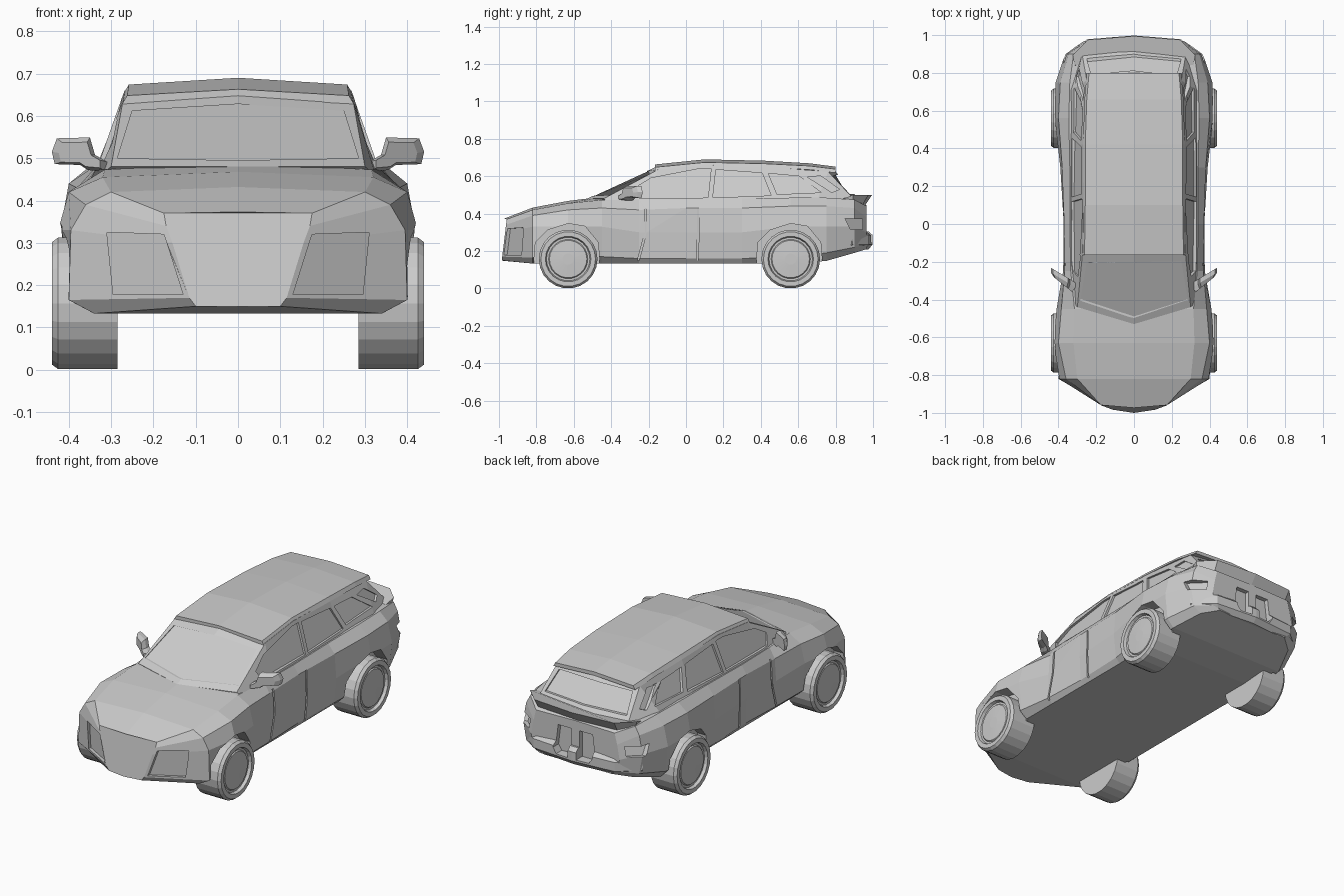
import bpy, bmesh, math
from mathutils import Vector
from mathutils.bvhtree import BVHTree

if "Cube" in bpy.data.objects:
    bpy.data.objects.remove(bpy.data.objects["Cube"])


def loft(name, rings, closed=False):
    """Skin equal-length rings; cap the ends unless the loft closes on itself."""
    bm = bmesh.new()
    vs = [[bm.verts.new(p) for p in r] for r in rings]
    n = len(rings[0])
    pairs = list(zip(vs, vs[1:])) + ([(vs[-1], vs[0])] if closed else [])
    for a, b in pairs:
        for i in range(n):
            j = (i + 1) % n
            bm.faces.new((a[i], a[j], b[j], b[i]))
    if not closed:
        bm.faces.new(vs[0])
        bm.faces.new(vs[-1])
    bmesh.ops.remove_doubles(bm, verts=bm.verts, dist=1e-5)
    bmesh.ops.recalc_face_normals(bm, faces=bm.faces)
    me = bpy.data.meshes.new(name)
    bm.to_mesh(me)
    bm.free()
    ob = bpy.data.objects.new(name, me)
    bpy.context.collection.objects.link(ob)
    return ob


def full(half):
    """Mirror a half ring whose first and last points lie on x = 0."""
    return half + [(-x, y, z) for x, y, z in half[-2:0:-1]]


def cut(ob, cutter, keep=False):
    mod = ob.modifiers.new("cut", 'BOOLEAN')
    mod.operation, mod.solver, mod.object = 'DIFFERENCE', 'EXACT', cutter
    dg = bpy.context.evaluated_depsgraph_get()
    me = bpy.data.meshes.new_from_object(ob.evaluated_get(dg))
    ob.modifiers.clear()
    ob.data = me
    if not keep:
        bpy.data.objects.remove(cutter)


def recess(ob, starts, direction, depth):
    """Sink an outline into the surface, found by casting rays along direction."""
    bvh = BVHTree.FromPolygons([v.co for v in ob.data.vertices],
                               [p.vertices for p in ob.data.polygons])
    d = Vector(direction)
    hits = [bvh.ray_cast(Vector(p), d)[0] for p in starts]
    hits = [h for h in hits if h is not None]
    if len(hits) > 2:
        cut(ob, loft("cutter", [[h + d * depth for h in hits],
                                [h - d * 0.12 for h in hits]]))


# Lower body: y, bottom z, bottom x, then (x, z) sill, waist, shoulder, belt; centre z
stations = [
    (-.985, .15, .10, .115, .17, .155, .30, .17, .34, .175, .37, .373),
    (-.82, .133, .34, .40, .165, .395, .33, .36, .39, .30, .42, .432),
    (-.63, .133, .35, .41, .17, .425, .33, .40, .42, .32, .455, .468),
    (-.45, .133, .35, .39, .17, .41, .33, .385, .43, .315, .473, .49),
    (-.25, .133, .35, .375, .16, .375, .30, .367, .42, .335, .475, .48),
    (0.0, .133, .35, .365, .16, .372, .30, .37, .43, .34, .475, .48),
    (.30, .133, .35, .375, .16, .39, .30, .38, .43, .34, .48, .48),
    (.56, .133, .36, .40, .17, .42, .33, .40, .44, .345, .485, .48),
    (.75, .147, .36, .40, .19, .415, .33, .39, .44, .34, .485, .48),
    (.90, .19, .30, .345, .22, .365, .33, .345, .43, .32, .475, .475),
    (.965, .21, .22, .25, .23, .27, .30, .255, .38, .24, .44, .445),
]
rings = []
for i, (y, zb, xb, *p, zc) in enumerate(stations):
    half = [(0, zb), (xb, zb)] + list(zip(p[::2], p[1::2])) + [(0, zc)]
    nose = 1 if i == 0 else 0
    rings.append(full([(x, y + nose * (.12 * (z - .15) - (.015 if x == 0 else 0)), z)
                       for x, z in half]))
body = loft("lower_body", rings)

# Wheel arches
wheel_y, wheel_z = (-.63, .56), .157
arch = [(-.19, -.1), (-.175, .09), (-.11, .155), (0, .19), (.09, .175), (.16, .09), (.175, -.1)]
for wy in wheel_y:
    for s in (1, -1):
        cut(body, loft("arch_cutter", [[(s * x, wy + a, wheel_z + b) for a, b in arch]
                                       for x in (.34, .6)]))

# Front lamps, door seams and tail lamps
for s in (1, -1):
    lamp = [(.175, .32), (.31, .325), (.295, .178), (.13, .178)]
    recess(body, [(s * x, -2, z) for x, z in lamp], (0, 1, 0), .018)
    for top, low in ((-.22, -.26), (.06, .055)):
        seam = [(top, .43), (top + .01, .43), (top + .01, .3), (low + .01, .15),
                (low, .15), (top, .3)]
        recess(body, [(s * 2, y, z) for y, z in seam], (-s, 0, 0), .006)
    tail = [(.85, .375), (.945, .37), (.945, .315), (.88, .315)]
    recess(body, [(s * 2, y, z) for y, z in tail], (-s, 0, 0), .02)

# Cabin: rows of belt, roof edge and centre points
cabin_rows = [
    ((.325, -.42, .46), (.30, -.44, .48), (0, -.53, .48)),
    ((.337, -.20, .465), (.272, -.15, .635), (0, -.16, .65)),
    ((.337, .10, .465), (.268, .10, .66), (0, .10, .675)),
    ((.34, .42, .465), (.267, .42, .65), (0, .42, .667)),
    ((.345, .70, .465), (.25, .76, .625), (0, .79, .637)),
    ((.32, .88, .455), (.275, .90, .475), (0, .92, .48)),
]
cabin = loft("cabin", [full([(0, r[0][1], .43), *r]) for r in cabin_rows])

# Side windows
windows = [
    [(-.278, .535), (-.187, .59), (.07, .64), (.134, .64), (.118, .485), (-.25, .483)],
    [(.16, .635), (.407, .617), (.455, .497), (.143, .485)],
    [(.44, .615), (.605, .60), (.723, .513), (.487, .503)],
    [(.65, .595), (.72, .602), (.82, .53), (.78, .513)],
]
for s in (1, -1):
    for w in windows:
        recess(cabin, [(s * 2, y, z) for y, z in w], (-s, 0, 0), .012)

# Windscreen and rear window
screen = [(-.25, .612), (0, .628), (.25, .612), (.285, .50), (0, .495), (-.285, .50)]
recess(cabin, [(x, -2, z) for x, z in screen], (0, 1, 0), .008)
rear = [(-.225, .60), (0, .61), (.225, .60), (.25, .505), (0, .505), (-.25, .505)]
recess(cabin, [(x, 2, z) for x, z in rear], (0, -1, 0), .015)

# Roof panel overhanging both screens: y, edge x, edge z, centre z
roof = [(-.165, .262, .648, .663), (.10, .258, .674, .69), (.42, .258, .667, .683),
        (.66, .25, .655, .669), (.80, .238, .638, .651)]
loft("roof_panel", [full([(0, y, zc - .02), (x + .012, y, ze - .02), (x, y, ze), (0, y, zc)])
                    for y, x, ze, zc in roof])

# Tailgate lip spoiler
loft("rear_lip", [
    full([(0, .955, .44), (.24, .94, .44), (.31, .885, .44), (.30, .84, .44), (0, .86, .44)]),
    full([(0, .995, .50), (.245, .975, .50), (.325, .895, .50), (.315, .84, .48), (0, .88, .475)])])

# Rear bumper
bumper = loft("rear_bumper", [
    full([(0, .985 + d, z), (.235 + d, .965 + d, z), (.345 + d, .875 + d, z),
          (.32, .85, z), (0, .85, z)])
    for z, d in ((.208, -.01), (.235, .013), (.285, .013), (.305, -.008))])

# Twin slots beside the plate area
for s in (1, -1):
    box = loft("slot_cutter", [[(s * .025, y, .245), (s * .10, y, .245), (s * .12, y, .275),
                                (s * .105, y, .395), (s * .025, y, .395)] for y in (.94, 1.1)])
    cut(body, box, keep=True)
    cut(bumper, box)

# Wheels: revolved (radius, x) profile
tyre = [(.0, .285), (.157, .285), (.157, .425), (.146, .44), (.122, .44),
        (.116, .424), (.105, .424), (.10, .43), (.0, .434)]
for wy, end in zip(wheel_y, ("front", "rear")):
    for s, side in ((1, "right"), (-1, "left")):
        spin = [[(s * x, wy + r * math.cos(a), wheel_z + r * math.sin(a)) for r, x in tyre]
                for a in (k * math.tau / 22 for k in range(22))]
        bm_rings = [list(c) for c in zip(*spin)]
        bm_rings[0] = [(x, wy + .001 * math.cos(k), z) for k, (x, y, z) in enumerate(bm_rings[0])]
        # small hub circles keep the end caps valid
        for idx in (0, -1):
            x = bm_rings[idx][0][0]
            bm_rings[idx] = [(x, wy + .03 * math.cos(k * math.tau / 22),
                              wheel_z + .03 * math.sin(k * math.tau / 22)) for k in range(22)]
        loft(f"{end}_{side}_wheel", bm_rings)

# Door mirrors: housing and arm outline in x, z swept back towards the tip
outline = [(.31, .468), (.355, .472), (.373, .484), (.433, .486), (.44, .515),
           (.428, .547), (.35, .549), (.338, .508), (.31, .492)]
for s, side in ((1, "right"), (-1, "left")):
    loft(f"{side}_mirror", [[(s * (.375 + (x - .375) * k), -.33 + (x - .31) * .6 + t,
                              .505 + (z - .505) * k) for x, z in outline]
                            for t, k in ((-.03, .75), (-.005, 1), (.02, 1))])
